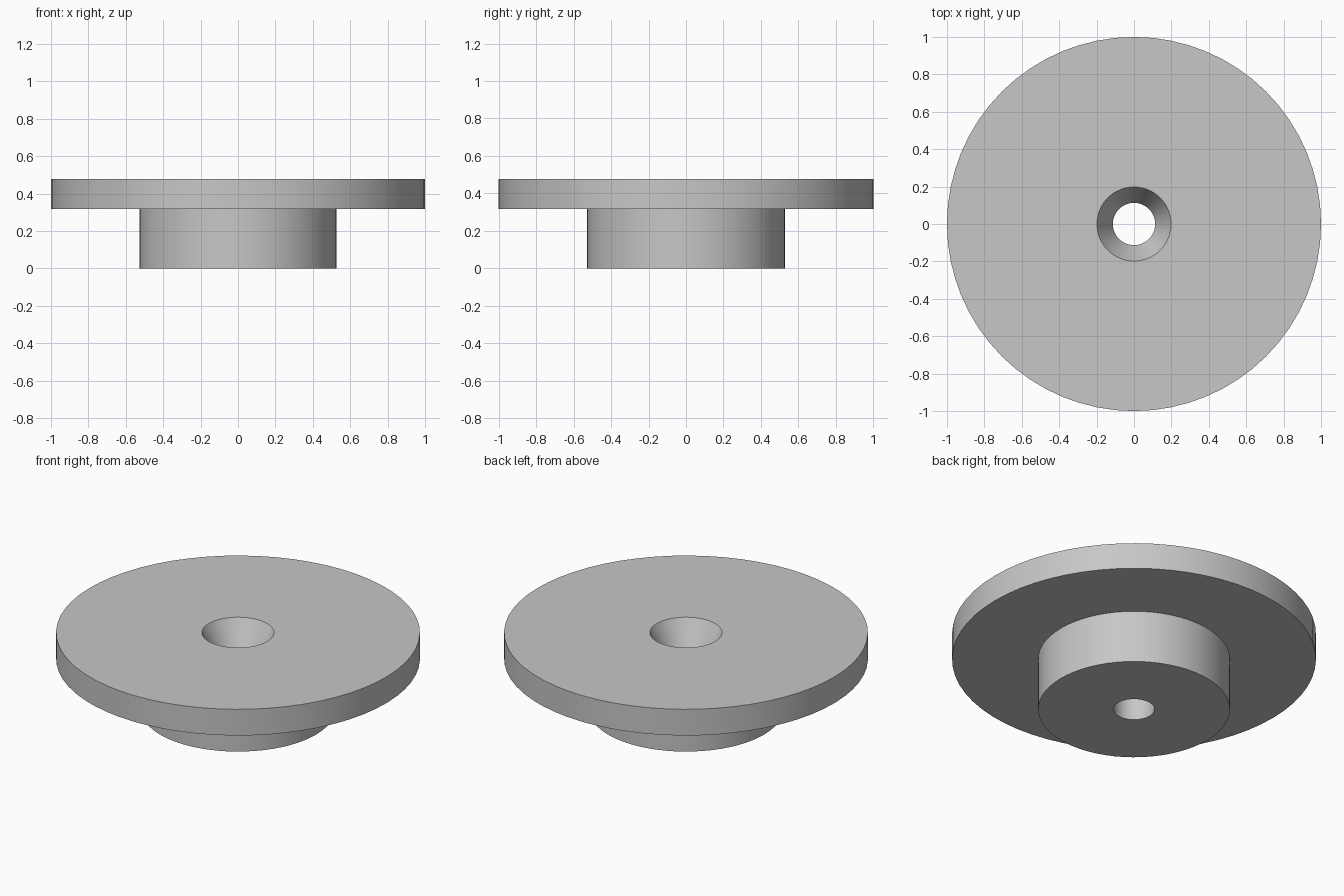
import bpy
import bmesh
import math

SEGMENTS = 64

cube = bpy.data.objects.get("Cube")
if cube:
    bpy.data.objects.remove(cube, do_unlink=True)


def make_material(name, color):
    mat = bpy.data.materials.new(name)
    mat.use_nodes = True
    mat.diffuse_color = color
    mat.node_tree.nodes["Principled BSDF"].inputs["Base Color"].default_value = color
    return mat


def lathe(name, profile, mat):
    """Revolve a closed (radius, height) profile around the z axis."""
    bm = bmesh.new()
    rings = []
    for r, z in profile:
        ring = []
        for i in range(SEGMENTS):
            a = math.tau * i / SEGMENTS
            ring.append(bm.verts.new((r * math.cos(a), r * math.sin(a), z)))
        rings.append(ring)
    for k, low in enumerate(rings):
        high = rings[(k + 1) % len(rings)]
        for i in range(SEGMENTS):
            j = (i + 1) % SEGMENTS
            bm.faces.new((low[i], low[j], high[j], high[i]))
    bmesh.ops.recalc_face_normals(bm, faces=bm.faces)
    mesh = bpy.data.meshes.new(name)
    bm.to_mesh(mesh)
    bm.free()
    mesh.materials.append(mat)
    obj = bpy.data.objects.new(name, mesh)
    bpy.context.collection.objects.link(obj)
    bpy.ops.object.select_all(action="DESELECT")
    obj.select_set(True)
    bpy.context.view_layer.objects.active = obj
    bpy.ops.object.shade_smooth_by_angle(angle=math.radians(20))
    return obj


grey = make_material("plain grey", (0.57, 0.57, 0.57, 1.0))

# Key radii and heights
bore, countersink, boss, flange = 0.113, 0.198, 0.527, 1.0
step, top = 0.318, 0.477

# Flanged hub: boss below, wide disc above, countersunk bore through both
lathe("flanged_hub", [
    (bore, 0), (boss, 0), (boss, step), (flange, step),
    (flange, top), (countersink, top), (bore, step),
], grey)
